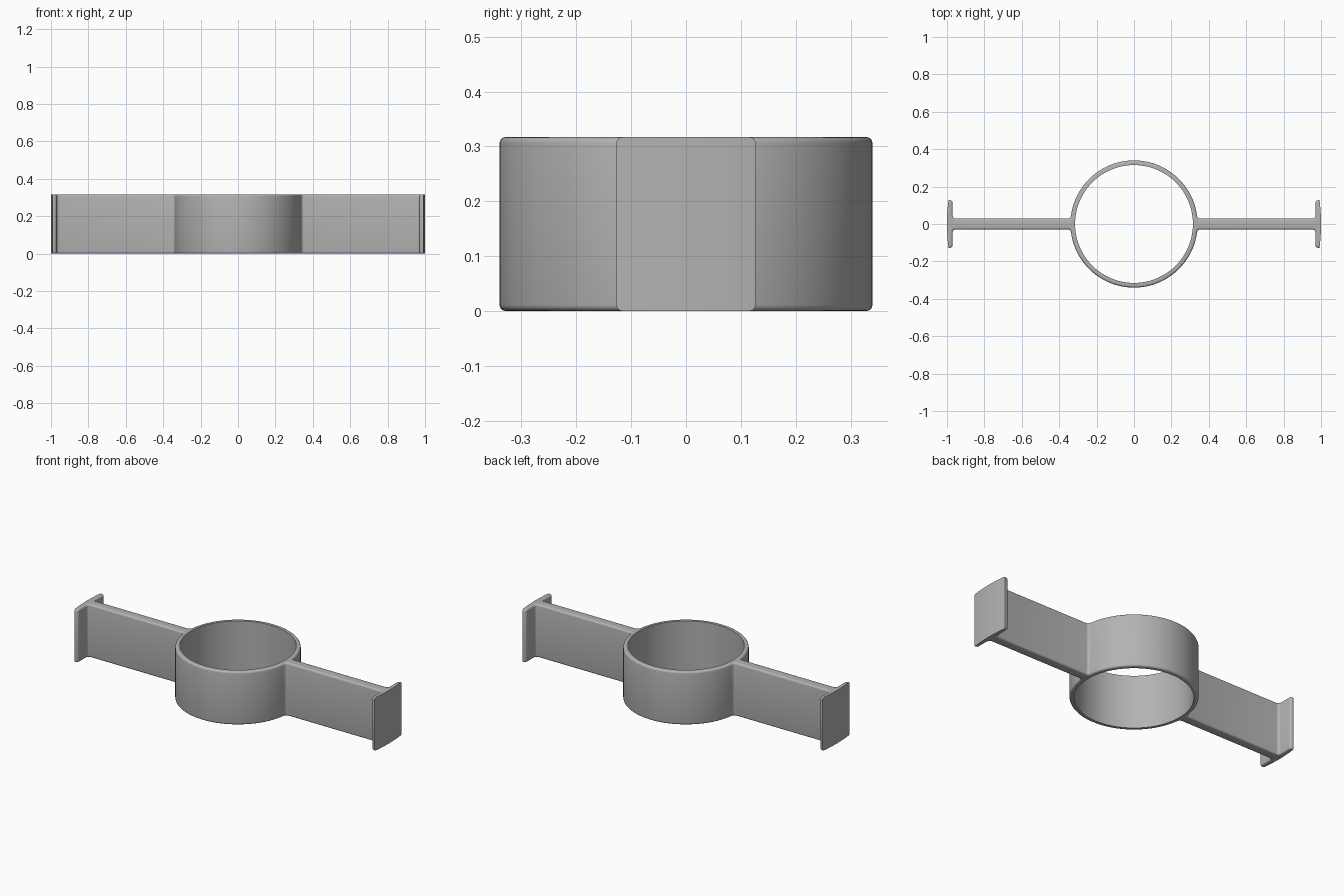
import bpy, bmesh, math
from math import cos, sin, pi

if "Cube" in bpy.data.objects:
    bpy.data.objects.remove(bpy.data.objects["Cube"])

HEIGHT = 0.317
R_OUT, R_IN = 0.34, 0.315      # ring radii
ARM = 0.03                     # half thickness of the arms
FIL = 0.015                    # fillet radius where parts meet
PLATE_X, PLATE_Y = 0.97, 0.127 # inner face and half width of the end plates
TIP = 0.014                    # rounding of plate tips
EDGE = 0.011                   # rounding of top and bottom rims


def arc(cx, cy, r, a0, a1, n):
    return [(cx + r * cos(a0 + (a1 - a0) * i / n),
             cy + r * sin(a0 + (a1 - a0) * i / n)) for i in range(n + 1)]


# Quarter outline: ring, arm, end plate
cy = ARM + FIL
cx = math.sqrt((R_OUT + FIL) ** 2 - cy ** 2)
a = math.atan2(cy, cx)
quarter = arc(0, 0, R_OUT, pi / 2, a, 24)
quarter += arc(cx, cy, FIL, pi + a, 1.5 * pi, 5)[1:]
quarter += arc(PLATE_X - FIL, cy, FIL, -pi / 2, 0, 5)
quarter += arc(PLATE_X + TIP, PLATE_Y - TIP, TIP, pi, pi / 2, 5)
quarter += arc(0, 0, 1, math.asin(PLATE_Y), 0, 5)

# Mirror the quarter into the full outline
half = quarter + [(x, -y) for x, y in reversed(quarter[:-1])]
outline = half + [(-x, y) for x, y in reversed(half[1:-1])]

grey = bpy.data.materials.new("plain grey")
grey.diffuse_color = (0.45, 0.45, 0.45, 1)
grey.use_nodes = True
grey.node_tree.nodes["Principled BSDF"].inputs["Base Color"].default_value = grey.diffuse_color

# Solid body with rounded rims, except along the outer faces of the plates
bm = bmesh.new()
base = bm.faces.new([bm.verts.new((x, y, 0)) for x, y in outline])
top = bmesh.ops.extrude_face_region(bm, geom=[base])["geom"]
bmesh.ops.translate(bm, vec=(0, 0, HEIGHT),
                    verts=[g for g in top if isinstance(g, bmesh.types.BMVert)])
bmesh.ops.recalc_face_normals(bm, faces=bm.faces)
rims = [e for e in bm.edges
        if abs(e.verts[0].co.z - e.verts[1].co.z) < 1e-5
        and not all(v.co.xy.length > 0.9995 for v in e.verts)]
bmesh.ops.bevel(bm, geom=rims, offset=EDGE, segments=4, profile=0.5,
                affect='EDGES', clamp_overlap=False)
mesh = bpy.data.meshes.new("ring_with_arms")
bm.to_mesh(mesh)
bm.free()
body = bpy.data.objects.new("ring_with_arms", mesh)
bpy.context.collection.objects.link(body)
mesh.materials.append(grey)

# Bore through the ring
bpy.ops.mesh.primitive_cylinder_add(vertices=96, radius=R_IN, depth=1,
                                    location=(0, 0, HEIGHT / 2))
bore = bpy.context.object
bore.name = "bore_cutter"
bore.data.materials.append(grey)
bore.hide_render = True
cut = body.modifiers.new("bore", 'BOOLEAN')
cut.operation = 'DIFFERENCE'
cut.solver = 'EXACT'
cut.object = bore

bpy.ops.object.select_all(action='DESELECT')
body.select_set(True)
bpy.context.view_layer.objects.active = body
bpy.ops.object.modifier_apply(modifier="bore")
bpy.data.objects.remove(bore)
bpy.ops.object.shade_smooth_by_angle(angle=math.radians(30))
